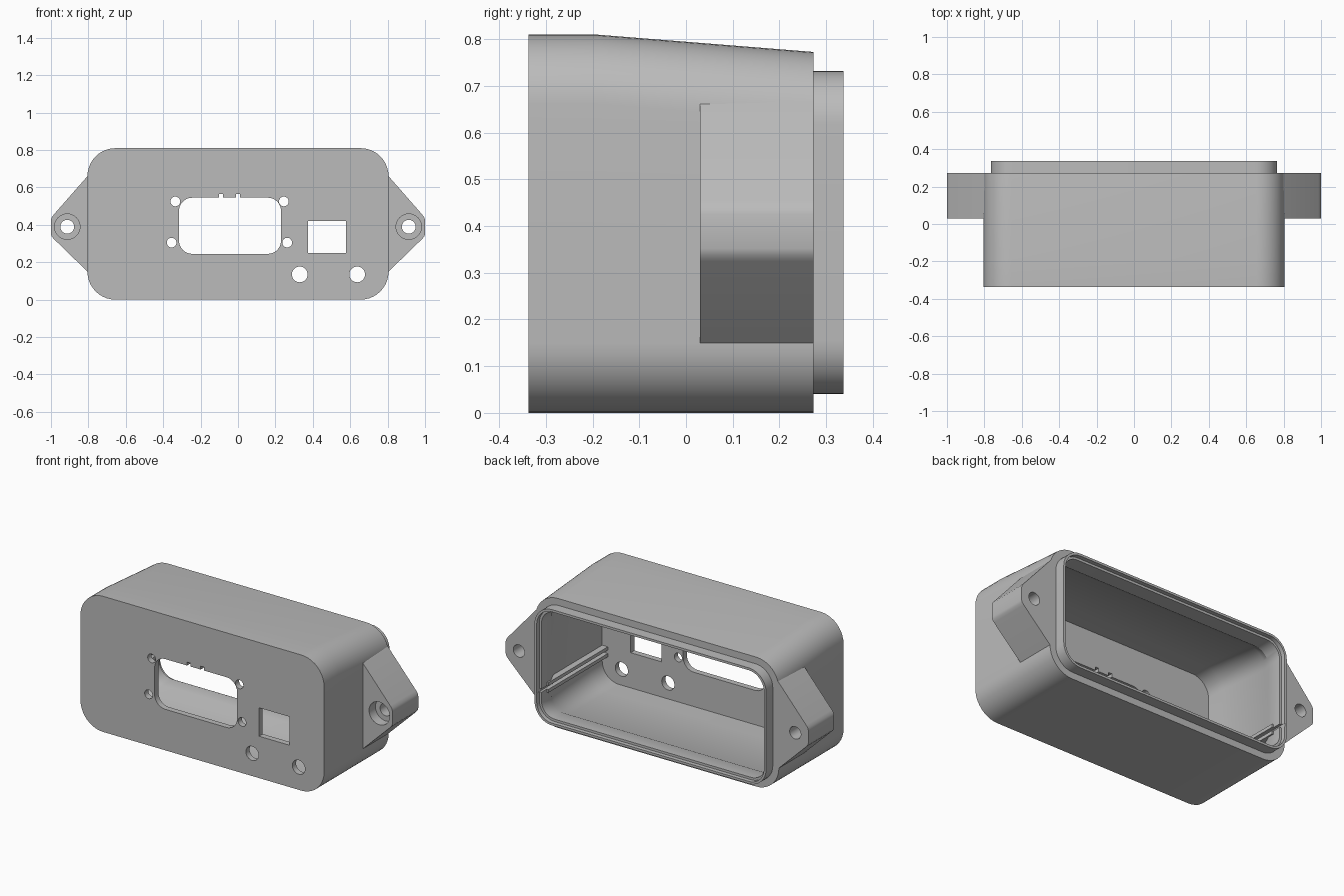
import bpy, bmesh, math

cube = bpy.data.objects.get("Cube")
if cube:
    bpy.data.objects.remove(cube, do_unlink=True)

grey = bpy.data.materials.new("plain grey")
grey.use_nodes = True
grey.diffuse_color = (0.5, 0.5, 0.5, 1)
grey.node_tree.nodes["Principled BSDF"].inputs["Base Color"].default_value = (0.5, 0.5, 0.5, 1)


def rounded(x0, x1, z0, z1, r, seg=10):
    """Outline of a rounded rectangle in the xz plane."""
    pts = []
    corners = [(x1 - r, z1 - r), (x0 + r, z1 - r), (x0 + r, z0 + r), (x1 - r, z0 + r)]
    for i, (cx, cz) in enumerate(corners):
        for k in range(seg + 1):
            a = math.pi / 2 * (i + k / seg)
            pts.append((cx + r * math.cos(a), cz + r * math.sin(a)))
    return pts


def circle(cx, cz, r, seg=32):
    return [(cx + r * math.cos(2 * math.pi * k / seg),
             cz + r * math.sin(2 * math.pi * k / seg)) for k in range(seg)]


def rect(x0, x1, z0, z1):
    return [(x1, z1), (x0, z1), (x0, z0), (x1, z0)]


def loft(name, rings):
    """Skin a list of (y, outline) rings and cap both ends."""
    bm = bmesh.new()
    loops = [[bm.verts.new((x, y, z)) for x, z in pts] for y, pts in rings]
    for a, b in zip(loops, loops[1:]):
        n = len(a)
        for i in range(n):
            j = (i + 1) % n
            bm.faces.new((a[i], a[j], b[j], b[i]))
    bm.faces.new(loops[0])
    bm.faces.new(loops[-1])
    bmesh.ops.recalc_face_normals(bm, faces=bm.faces)
    mesh = bpy.data.meshes.new(name)
    bm.to_mesh(mesh)
    bm.free()
    mesh.materials.append(grey)
    obj = bpy.data.objects.new(name, mesh)
    bpy.context.collection.objects.link(obj)
    return obj


def prism(name, pts, y0, y1):
    return loft(name, [(y0, pts), (y1, pts)])


def cut(obj, cutters):
    """Subtract the cutters one by one, bake the result and drop the cutters."""
    for c in cutters:
        c.hide_render = True
        mod = obj.modifiers.new("cut", "BOOLEAN")
        mod.operation = "DIFFERENCE"
        mod.solver = "EXACT"
        mod.object = c
    graph = bpy.context.evaluated_depsgraph_get()
    baked = bpy.data.meshes.new_from_object(obj.evaluated_get(graph))
    obj.modifiers.clear()
    obj.data = baked
    for c in cutters:
        bpy.data.objects.remove(c, do_unlink=True)


def smooth(obj):
    bpy.ops.object.select_all(action="DESELECT")
    obj.select_set(True)
    bpy.context.view_layer.objects.active = obj
    bpy.ops.object.shade_smooth_by_angle(angle=math.radians(30))


FRONT, BEND, BACK, RIM = -0.337, -0.19, 0.273, 0.337
PLATE = FRONT + 0.035
WALL = 0.04


def shell(y, inset=0.0):
    """Housing section at depth y: the top slopes down behind the bend."""
    top = 0.81 - max(0, y - BEND) * 0.08
    return (y, rounded(-0.805 + inset, 0.805 - inset, inset, top - inset, 0.15 - inset))


def lip(y, inset=0.0):
    return (y, rounded(-0.765 + inset, 0.765 - inset, 0.04 + inset, 0.732 - inset, 0.115 - inset))


# Hollow housing: outside skin, rear lip, stepped rim, then the cavity
housing = loft("housing", [
    shell(FRONT), shell(BEND), shell(BACK),
    lip(BACK), lip(RIM), lip(RIM, 0.014), lip(RIM - 0.025, 0.014),
    lip(RIM - 0.025, 0.028), lip(0.22, 0.028),
    shell(0.16, WALL), shell(BEND, WALL), shell(PLATE, WALL)])

# Openings in the front plate
y0, y1 = FRONT - 0.05, PLATE + 0.05
holes = [prism("window_cutter", rounded(-0.315, 0.23, 0.245, 0.545, 0.07), y0, y1),
         prism("socket_cutter", rect(0.375, 0.577, 0.25, 0.42), y0, y1)]
for x in (-0.09, 0.0):
    holes.append(prism("notch_cutter", rect(x - 0.011, x + 0.011, 0.5, 0.565), y0, y1))
for x, z, r in [(-0.335, 0.525, 0.026), (0.245, 0.525, 0.026), (-0.355, 0.305, 0.026),
                (0.263, 0.305, 0.026), (0.33, 0.135, 0.042), (0.637, 0.135, 0.042)]:
    holes.append(prism("hole_cutter", circle(x, z, r), y0, y1))

# Board slot through the rear lip
for s in (-1, 1):
    xs = sorted((s * 0.7, s * 0.752))
    holes.append(prism("slot_cutter", rect(*xs, 0.205, 0.225), 0.15, RIM + 0.05))
cut(housing, holes)
smooth(housing)

for s, side in ((1, "left"), (-1, "right")):
    # Mounting ear with a counterbored screw hole
    outline = [(0.785, 0.68), (0.805, 0.66), (0.985, 0.455), (0.996, 0.44), (1.0, 0.425),
               (1.0, 0.352), (0.996, 0.338), (0.985, 0.325), (0.805, 0.15), (0.785, 0.13)]
    ear = prism(side + "_mounting_ear", [(s * x, z) for x, z in outline], 0.03, BACK)
    cut(ear, [prism("screw_cutter", circle(s * 0.913, 0.39, 0.037), -0.05, 0.4),
              prism("bore_cutter", circle(s * 0.913, 0.39, 0.068), -0.05, 0.09)])
    smooth(ear)

    # Pair of board guide rails on the inner wall
    for z, level in ((0.195, "lower"), (0.235, "upper")):
        xs = sorted((s * 0.728, s * 0.775))
        prism(side + "_" + level + "_rail", rect(*xs, z - 0.01, z + 0.01), PLATE - 0.01, 0.26)
